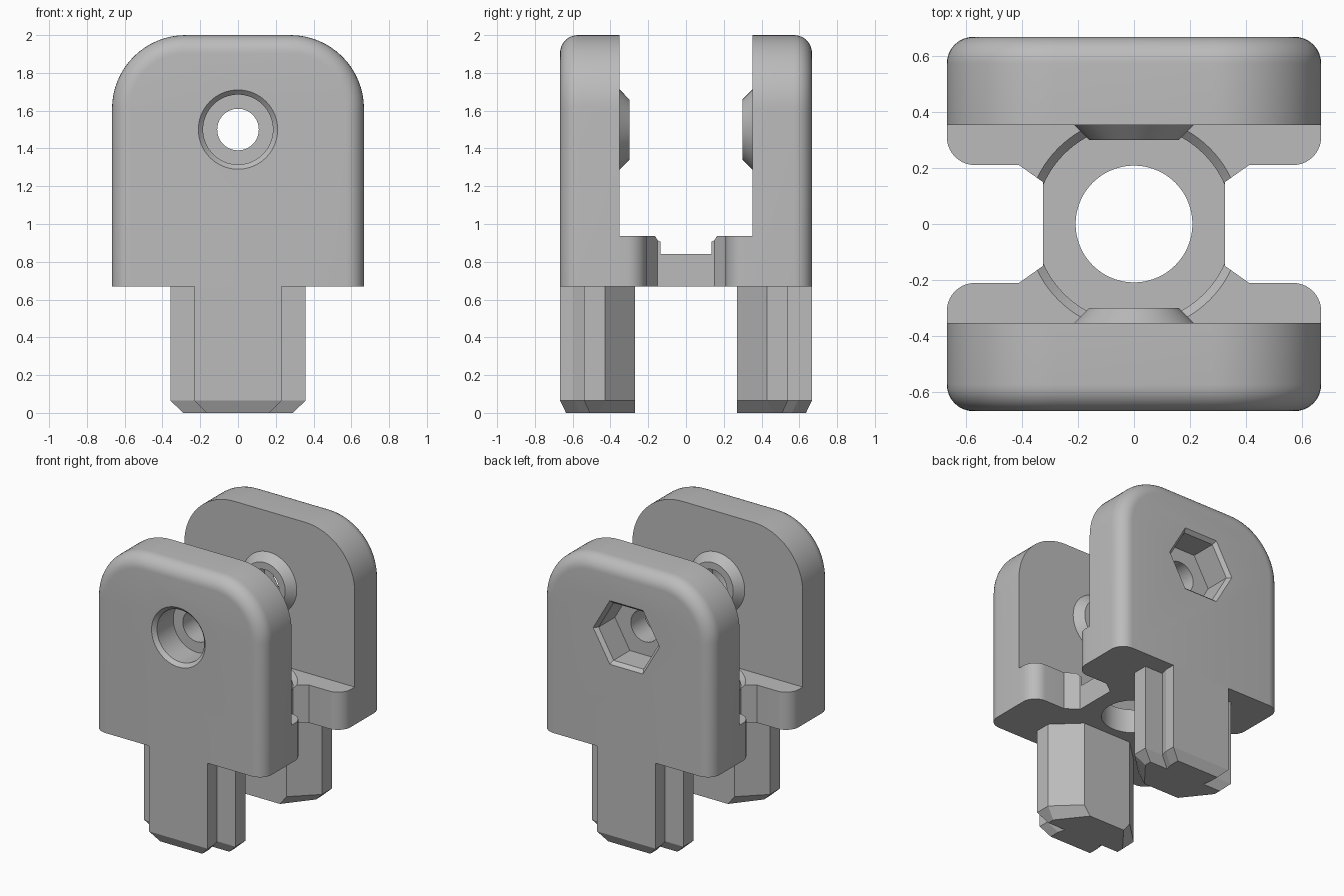
import bpy, bmesh
from math import sin, cos, pi

old = bpy.data.objects.get("Cube")
if old:
    bpy.data.objects.remove(old, do_unlink=True)

# Single plain grey plastic
grey = bpy.data.materials.new("grey_plastic")
grey.use_nodes = True
COLOUR = (0.5, 0.5, 0.5, 1)
grey.diffuse_color = COLOUR
grey.node_tree.nodes["Principled BSDF"].inputs["Base Color"].default_value = COLOUR

HALF = 0.667     # half width of the body
INNER = 0.353    # inner face of each cheek
FLOOR = 0.67     # underside of the body
AXIS = 1.5       # height of the cross bolt


def loft(name, rings):
    """Skin a closed solid through rings of equal point count."""
    bm = bmesh.new()
    loops = [[bm.verts.new(p) for p in ring] for ring in rings]
    n = len(loops[0])
    for a, b in zip(loops, loops[1:]):
        for i in range(n):
            j = (i + 1) % n
            bm.faces.new((a[i], a[j], b[j], b[i]))
    bm.faces.new(loops[0])
    bm.faces.new(loops[-1])
    bmesh.ops.recalc_face_normals(bm, faces=bm.faces)
    mesh = bpy.data.meshes.new(name)
    bm.to_mesh(mesh)
    bm.free()
    mesh.materials.append(grey)
    obj = bpy.data.objects.new(name, mesh)
    bpy.context.collection.objects.link(obj)
    return obj


def combine(target, tool, operation):
    """Apply a boolean and discard the tool."""
    bpy.context.view_layer.objects.active = target
    mod = target.modifiers.new("bool", 'BOOLEAN')
    mod.object, mod.operation, mod.solver = tool, operation, 'EXACT'
    bpy.ops.object.modifier_apply(modifier=mod.name)
    bpy.data.objects.remove(tool, do_unlink=True)


def smooth(obj):
    bpy.ops.object.select_all(action='DESELECT')
    obj.select_set(True)
    bpy.context.view_layer.objects.active = obj
    bpy.ops.object.shade_smooth_by_angle(angle=pi / 7)


def turned_y(name, profile, side, n=64):
    """Solid along y at bolt height from (y, radius) pairs."""
    return loft(name, [[(r * cos(2 * pi * i / n), side * y, AXIS + r * sin(2 * pi * i / n))
                        for i in range(n)] for y, r in profile])


def turned_z(name, profile, n=96):
    """Solid along z from (z, radius) pairs."""
    return loft(name, [[(r * cos(2 * pi * i / n), r * sin(2 * pi * i / n), z)
                        for i in range(n)] for z, r in profile])


def cheek_outline(y, inset):
    """Arched outline: flat bottom and two rounded top corners."""
    w, top, r = HALF - inset, 2 - inset, 0.39 - inset
    arc = [pi / 2 * i / 16 for i in range(17)]
    right = [(w, FLOOR)] + [(w - r + r * cos(a), top - r + r * sin(a)) for a in arc]
    pts = right + [(-x, z) for x, z in reversed(right)]
    return [(x, y, z) for x, z in pts]


def cheek(name, side, recess_sides, recess):
    # Plate with a rounded outer rim
    fillet = 0.095
    rings = [cheek_outline(side * INNER, 0)]
    for i in range(9):
        a = pi / 2 * i / 8
        y = HALF - fillet + fillet * sin(a)
        rings.append(cheek_outline(side * y, fillet * (1 - cos(a))))
    obj = loft(name, rings)
    # Conical spacer boss on the inner face
    combine(obj, turned_y("boss", [(0.30, 0.16), (INNER, 0.213), (0.37, 0.213)], side), 'UNION')
    # Bolt hole and chamfered recess
    combine(obj, turned_y("hole", [(0.2, 0.11), (0.8, 0.11)], side), 'DIFFERENCE')
    combine(obj, turned_y("recess", [(0.46, recess), (0.642, recess), (0.692, recess + 0.05)],
                          side, recess_sides), 'DIFFERENCE')
    smooth(obj)


cheek("front_cheek", -1, 64, 0.185)   # round recess for the bolt head
cheek("back_cheek", 1, 6, 0.235)      # hexagonal recess for the nut

# Base bridge: waisted plan with rounded ears
corner = [(HALF - 0.1 + 0.1 * cos(a), 0.31 - 0.1 * sin(a))
          for a in [pi / 2 * i / 10 for i in range(11)]]
quarter = [(HALF, INNER)] + corner + [(0.41, 0.21), (0.325, 0.15)]
right = quarter + [(x, -y) for x, y in reversed(quarter)]
plan = right + [(-x, -y) for x, y in right]
base = loft("base_bridge", [[(x, y, z) for x, y in plan] for z in (FLOOR, 0.937)])
# Round pocket with chamfered rim, and the central hole
combine(base, turned_z("pocket", [(0.84, 0.352), (0.907, 0.352), (0.967, 0.412)]), 'DIFFERENCE')
combine(base, turned_z("centre_hole", [(0.5, 0.208), (0.9, 0.208)]), 'DIFFERENCE')
smooth(base)

# Legs: stepped outer rib, chamfered inner corners, tapered foot
leg_plan = [(0.23, HALF), (0.23, 0.593), (0.215, 0.54), (0.358, 0.54), (0.358, 0.43), (0.19, 0.27)]
foot_plan = [(0.165, 0.635), (0.165, 0.56), (0.15, 0.51), (0.29, 0.51), (0.29, 0.46), (0.14, 0.27)]


def leg_ring(half, side, z):
    full = half + [(-x, y) for x, y in reversed(half)]
    return [(x, side * y, z) for x, y in full]


for name, side in (("front_leg", -1), ("back_leg", 1)):
    loft(name, [leg_ring(leg_plan, side, FLOOR), leg_ring(leg_plan, side, 0.065),
                leg_ring(foot_plan, side, 0)])
